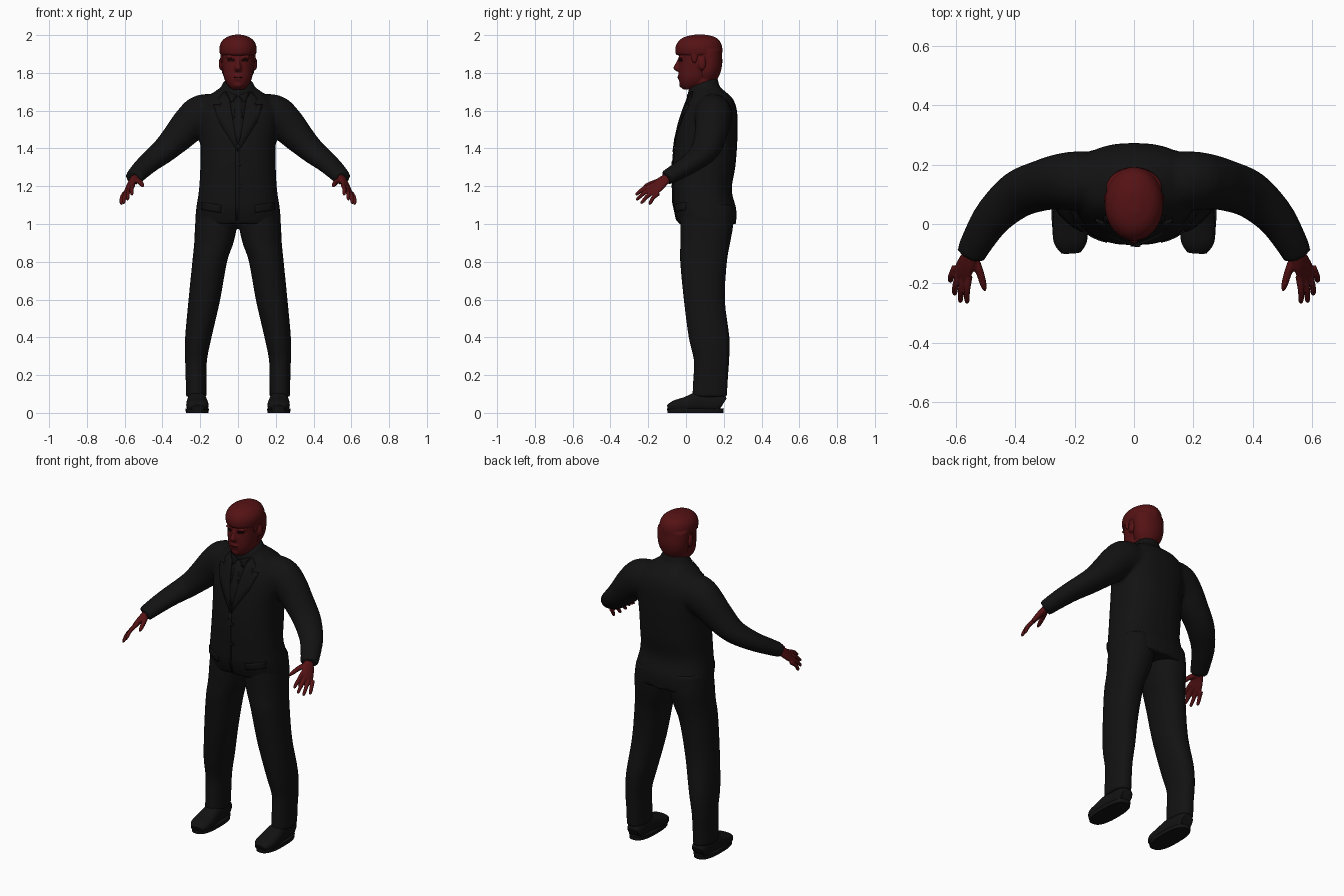
import bpy, bmesh, math
from mathutils import Vector
from mathutils.bvhtree import BVHTree

cube = bpy.data.objects.get("Cube")
if cube:
    bpy.data.objects.remove(cube, do_unlink=True)

X, Y, Z = Vector((1, 0, 0)), Vector((0, 1, 0)), Vector((0, 0, 1))


def material(name, rgb):
    m = bpy.data.materials.new(name)
    m.use_nodes = True
    m.diffuse_color = (*rgb, 1)
    m.node_tree.nodes["Principled BSDF"].inputs["Base Color"].default_value = (*rgb, 1)
    return m


SUIT = material("black cloth", (0.006, 0.006, 0.006))
SKIN = material("dark red skin", (0.09, 0.006, 0.007))
DARK = material("dark maroon", (0.015, 0.002, 0.002))


def spline(rings, steps=4):
    """Catmull-Rom through rings of (x, y, z, half width, half depth)."""
    r = [Vector(v) for v in rings]
    out = []
    for i in range(len(r) - 1):
        a, b, c, d = r[max(i - 1, 0)], r[i], r[i + 1], r[min(i + 2, len(r) - 1)]
        for k in range(steps):
            t = k / steps
            out.append(b + (c - a) * (t / 2) + (a * 2 - b * 5 + c * 4 - d) * (t * t / 2)
                       + (b * 3 - a - c * 3 + d) * (t ** 3 / 2))
    return out + [r[-1]]


def loft(bm, rings, ref=Y, axis=None, power=2.0, side=1, n=28):
    """Skin superellipse rings; they follow the path, or face a fixed axis."""
    rings = spline(rings)
    loops = []
    for i, r in enumerate(rings):
        ahead, behind = rings[min(i + 1, len(rings) - 1)], rings[max(i - 1, 0)]
        t = (axis or Vector(ahead[:3]) - Vector(behind[:3])).normalized()
        u = ref.cross(t).normalized()
        v = t.cross(u)
        loop = []
        for k in range(n):
            c, s = math.cos(math.tau * k / n), math.sin(math.tau * k / n)
            p = Vector(r[:3])
            p += u * (r[3] * math.copysign(abs(c) ** (2 / power), c))
            p += v * (r[4] * math.copysign(abs(s) ** (2 / power), s))
            loop.append(bm.verts.new((p.x * side, p.y, p.z)))
        loops.append(loop)
    for a, b in zip(loops, loops[1:]):
        for k in range(n):
            bm.faces.new((a[k], a[k - 1], b[k - 1], b[k]))
    bm.faces.new(loops[0])
    bm.faces.new(loops[-1])


def blob(bm, centre, size):
    made = bmesh.ops.create_uvsphere(bm, u_segments=16, v_segments=10, radius=1)["verts"]
    for v in made:
        v.co = Vector(centre) + Vector([a * b for a, b in zip(v.co, size)])


def finish(name, bm, mat, voxel=0, smooth=2):
    bmesh.ops.recalc_face_normals(bm, faces=bm.faces)
    me = bpy.data.meshes.new(name)
    bm.to_mesh(me)
    bm.free()
    me.materials.append(mat)
    ob = bpy.data.objects.new(name, me)
    bpy.context.collection.objects.link(ob)
    bpy.ops.object.select_all(action='DESELECT')
    ob.select_set(True)
    bpy.context.view_layer.objects.active = ob
    bpy.ops.object.shade_smooth_by_angle(angle=math.radians(45))
    if voxel:
        m = ob.modifiers.new("fuse", 'REMESH')
        m.mode, m.voxel_size, m.use_smooth_shade = 'VOXEL', voxel, True
        m = ob.modifiers.new("soften", 'SMOOTH')
        m.factor, m.iterations = 0.5, smooth
    return ob


def surface(ob):
    bpy.context.view_layer.update()
    return BVHTree.FromObject(ob, bpy.context.evaluated_depsgraph_get())


def patch(name, tree, outline, mat, side=1, lift=0.002, thick=0.006):
    """Thin plate: an (x, z) outline laid on the front of a body."""
    bm = bmesh.new()
    bm.faces.new([bm.verts.new((x * side, 0, z)) for x, z in outline])
    bmesh.ops.triangulate(bm, faces=bm.faces)
    bmesh.ops.subdivide_edges(bm, edges=bm.edges, cuts=3, use_grid_fill=True)
    for v in bm.verts:
        hit = tree.ray_cast(Vector((v.co.x, -1, v.co.z)), Y)
        if hit[0] is None:
            hit = tree.find_nearest(Vector((v.co.x, 0, v.co.z)))
        v.co = hit[0] + hit[1] * lift
    ob = finish(name, bm, mat)
    m = ob.modifiers.new("thickness", 'SOLIDIFY')
    m.thickness, m.offset = thick, 0


def oval(x, z, rx, rz, n=12):
    return [(x + rx * math.cos(math.tau * k / n), z + rz * math.sin(math.tau * k / n)) for k in range(n)]


SIDES = ((1, "left"), (-1, "right"))

# Jacket: torso, collar and sleeves fused
bm = bmesh.new()
loft(bm, [(0, .112, 1.0, .228, .153), (0, .1, 1.08, .222, .166), (0, .086, 1.18, .207, .156),
          (0, .095, 1.3, .2, .166), (0, .105, 1.42, .2, .166), (0, .116, 1.52, .21, .157),
          (0, .127, 1.6, .21, .143), (0, .13, 1.66, .175, .12), (0, .12, 1.7, .125, .09),
          (0, .11, 1.73, .08, .06)], axis=Z, power=2.4)
loft(bm, [(0, .095, 1.69, .105, .09), (0, .09, 1.735, .085, .085), (0, .088, 1.75, .076, .076)],
     axis=Vector((0, -.4, 1)))
for s, _ in SIDES:
    loft(bm, [(.1, .14, 1.575, .1, .11), (.19, .145, 1.575, .1, .11), (.25, .142, 1.535, .094, .097),
              (.31, .13, 1.47, .086, .085), (.39, .1, 1.39, .08, .066), (.47, .03, 1.325, .067, .053),
              (.52, -.045, 1.278, .057, .046), (.552, -.105, 1.243, .05, .04)], ref=Z, side=s)
jacket = finish("jacket", bm, SUIT, voxel=0.011, smooth=3)

# Jacket front details
cloth = surface(jacket)
patch("shirt_front", cloth, [(-.05, 1.66), (0, 1.42), (.05, 1.66), (0, 1.675)], SUIT, lift=0)
patch("tie", cloth, [(-.018, 1.67), (.018, 1.67), (.012, 1.63), (.026, 1.5), (0, 1.42),
                     (-.026, 1.5), (-.012, 1.63)], SUIT, lift=.003)
patch("front_edge", cloth, [(-.012, 1.02), (.004, 1.02), (.004, 1.4), (-.012, 1.4)], SUIT)
for z in (1.2, 1.32):
    patch("button", cloth, oval(.012, z, .01, .01), SUIT, lift=.004)
for s, label in SIDES:
    patch(label + "_lapel", cloth, [(0, 1.38), (.1, 1.54), (.128, 1.63), (.085, 1.63),
                                    (.1, 1.665), (.07, 1.7), (.045, 1.66)], SUIT, s, lift=.004)
    patch(label + "_shirt_collar", cloth, [(.004, 1.68), (.035, 1.64), (.06, 1.7)], SUIT, s, lift=.004)
    patch(label + "_pocket_flap", cloth, [(.09, 1.1), (.19, 1.115), (.19, 1.075), (.09, 1.06)], SUIT, s)

# Trousers
bm = bmesh.new()
for s, _ in SIDES:
    loft(bm, [(.222, .125, .085, .055, .092), (.222, .13, .18, .055, .092), (.222, .135, .28, .058, .094),
              (.21, .122, .4, .07, .108), (.178, .097, .6, .084, .109), (.15, .093, .8, .092, .124),
              (.128, .102, .9, .104, .132), (.115, .11, 1.0, .112, .141), (.105, .11, 1.1, .11, .14)],
         axis=Z, power=2.2, side=s)
finish("trousers", bm, SUIT, voxel=0.01)

# Shoes
for s, label in SIDES:
    bm = bmesh.new()
    loft(bm, [(.217, .195, .045, .036, .035), (.217, .17, .055, .046, .05), (.217, .08, .06, .05, .055),
              (.216, 0, .045, .058, .04), (.214, -.06, .036, .056, .03), (.212, -.095, .026, .034, .016)],
         ref=Z, power=2.5, side=s)
    finish(label + "_shoe", bm, SUIT)
    bm = bmesh.new()
    loft(bm, [(.216, .05, 0, .06, .148), (.216, .05, .022, .062, .15)], axis=Z, power=2.6, side=s)
    finish(label + "_sole", bm, SUIT)

# Hands: palm, four fingers and thumb
first, last = Vector((.555, -.175, 1.208)), Vector((.602, -.145, 1.163))
tips = [(.563, -.268, 1.155), (.586, -.265, 1.128), (.606, -.24, 1.11), (.62, -.195, 1.104)]
for s, label in SIDES:
    bm = bmesh.new()
    flat = Vector((.03, -.09, -.05)).cross(last - first)
    loft(bm, [(.542, -.07, 1.26, .027, .021), (.548, -.1, 1.243, .028, .02), (.562, -.13, 1.22, .036, .018),
              (.577, -.162, 1.19, .039, .014), (.583, -.178, 1.178, .03, .009)], ref=flat, side=s, n=16)
    for i, tip in enumerate(tips):
        base, tip = first.lerp(last, i / 3), Vector(tip)
        mid = base.lerp(tip, .5) + Vector((.004, -.004, .005))
        loft(bm, [(*base, .012, .012), (*mid, .011, .011), (*base.lerp(tip, .9), .009, .009),
                  (*tip, .004, .004)], ref=Z, side=s, n=12)
    loft(bm, [(.545, -.105, 1.235, .017, .017), (.522, -.155, 1.224, .014, .014),
              (.507, -.205, 1.207, .011, .011), (.502, -.226, 1.198, .004, .004)], ref=Z, side=s, n=12)
    finish(label + "_hand", bm, SKIN, voxel=0.0045, smooth=1)

# Head with neck, nose, lips, brows and ears
bm = bmesh.new()
loft(bm, [(0, .02, 1.712, .03, .035), (0, .033, 1.735, .055, .063), (0, .042, 1.77, .073, .08),
          (0, .055, 1.82, .082, .094), (0, .07, 1.87, .088, .107), (0, .073, 1.92, .09, .112),
          (0, .072, 1.96, .075, .098), (0, .072, 1.985, .045, .06)], axis=Z, power=2.2)
loft(bm, [(0, .09, 1.65, .068, .07), (0, .095, 1.72, .065, .066), (0, .1, 1.8, .068, .066)], axis=Z)
loft(bm, [(0, -.028, 1.88, .009, .012), (0, -.04, 1.85, .011, .016), (0, -.046, 1.825, .018, .021),
          (0, -.036, 1.808, .014, .014)], axis=Z)
blob(bm, (0, -.032, 1.783), (.027, .013, .008))
blob(bm, (0, -.03, 1.768), (.024, .013, .008))
blob(bm, (0, -.017, 1.738), (.026, .02, .018))
for s, _ in SIDES:
    blob(bm, (.036 * s, -.026, 1.882), (.028, .014, .008))
    blob(bm, (.09 * s, .085, 1.848), (.012, .021, .034))
head = finish("head", bm, SKIN, voxel=0.0055, smooth=1)

# Face details
face = surface(head)
patch("mouth_line", face, oval(0, 1.776, .024, .002), DARK, thick=.003)
for s, label in SIDES:
    patch(label + "_eye", face, oval(.036, 1.866, .019, .007), DARK, s, thick=.004)

# Hair: cap with fringe, and the part down the back of the head
bm = bmesh.new()
loft(bm, [(0, .07, 1.893, .09, .118), (0, .068, 1.905, .097, .124), (0, .068, 1.94, .098, .123),
          (0, .07, 1.97, .084, .108), (0, .072, 1.99, .058, .08), (0, .074, 2.002, .022, .034)], axis=Z)
loft(bm, [(0, .105, 1.755, .06, .055), (0, .116, 1.8, .084, .066), (0, .124, 1.85, .092, .068),
          (0, .12, 1.92, .094, .07)], axis=Z)
for s, _ in SIDES:
    blob(bm, (.084 * s, .045, 1.885), (.01, .018, .035))
finish("hair", bm, SKIN, voxel=0.006)
